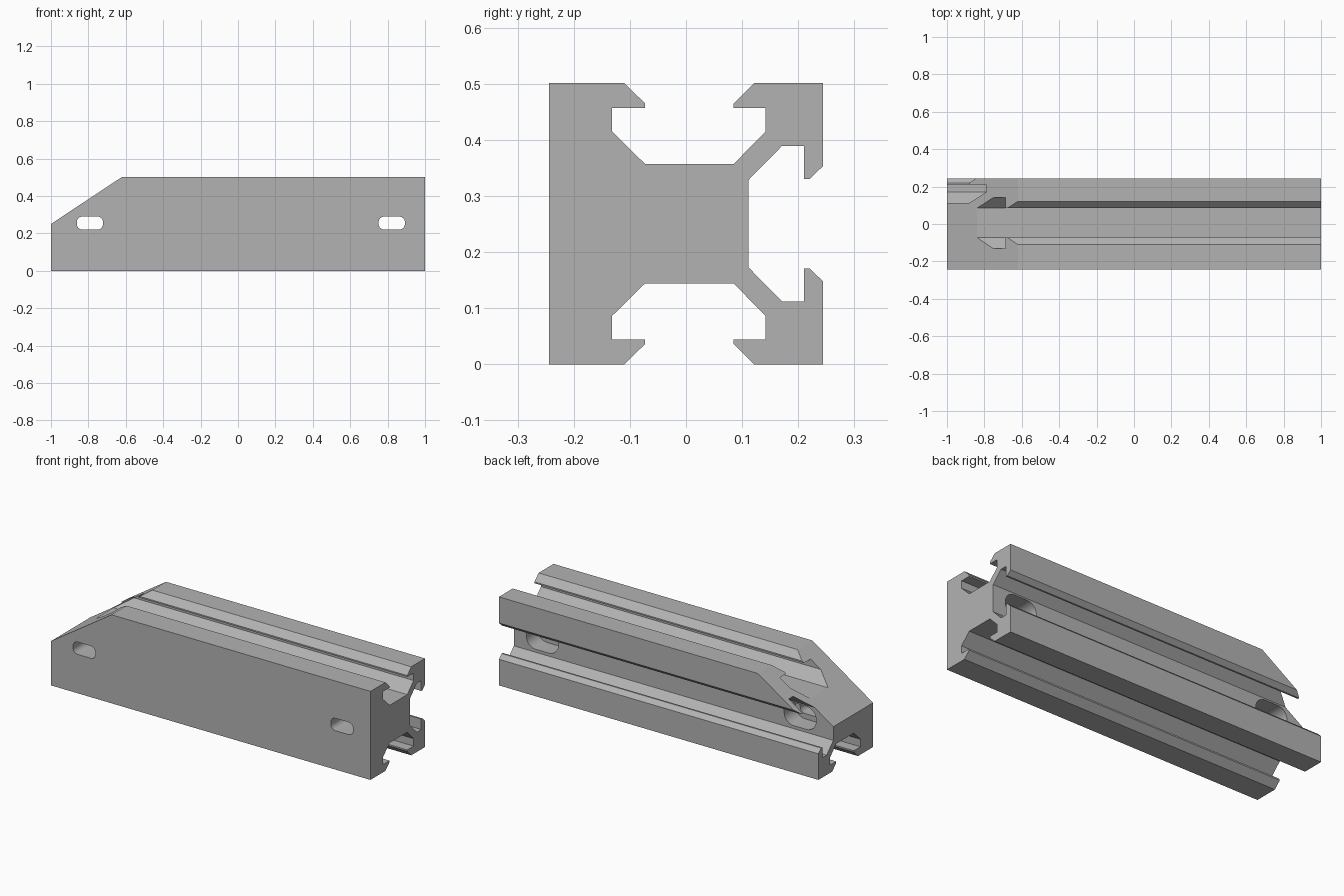
import bpy, bmesh
from math import sin, cos, pi
from mathutils import Vector

if "Cube" in bpy.data.objects:
    bpy.data.objects.remove(bpy.data.objects["Cube"])

steel = bpy.data.materials.new("aluminium grey")
steel.use_nodes = True
GREY = (0.45, 0.45, 0.45, 1)
steel.diffuse_color = GREY
steel.node_tree.nodes["Principled BSDF"].inputs["Base Color"].default_value = GREY


def prism(name, outline, offset):
    """Extrude a closed 3D outline along an offset vector."""
    bm = bmesh.new()
    face = bm.faces.new([bm.verts.new(p) for p in outline])
    ext = bmesh.ops.extrude_face_region(bm, geom=[face])
    moved = [g for g in ext["geom"] if isinstance(g, bmesh.types.BMVert)]
    bmesh.ops.translate(bm, verts=moved, vec=Vector(offset))
    bmesh.ops.recalc_face_normals(bm, faces=bm.faces)
    mesh = bpy.data.meshes.new(name)
    bm.to_mesh(mesh)
    bm.free()
    mesh.materials.append(steel)
    obj = bpy.data.objects.new(name, mesh)
    bpy.context.collection.objects.link(obj)
    return obj


def slot(name, cx, width, height, radius, y0, y1):
    """Rounded slot running along y."""
    pts = []
    for i, (sx, sz) in enumerate([(1, 1), (-1, 1), (-1, -1), (1, -1)]):
        for k in range(9):
            a = (i + k / 8) * pi / 2
            pts.append((cx + sx * (width / 2 - radius) + radius * cos(a), y0,
                        0.255 + sz * (height / 2 - radius) + radius * sin(a)))
    return prism(name, pts, (0, y1 - y0, 0))


def cut(target, cutter):
    cutter.hide_render = True
    mod = target.modifiers.new("cut", "BOOLEAN")
    mod.operation, mod.solver, mod.object = "DIFFERENCE", "EXACT", cutter
    bpy.context.view_layer.objects.active = target
    bpy.ops.object.modifier_apply(modifier=mod.name)
    bpy.data.objects.remove(cutter)


# Upper half of the rail section as (y, z), mirrored about mid height
half = [(-.244, .501), (-.11, .501), (-.073, .465), (-.073, .457), (-.132, .457),
        (-.132, .415), (-.073, .357), (.085, .357), (.142, .415), (.142, .457),
        (.085, .457), (.085, .465), (.121, .501), (.244, .501), (.244, .353),
        (.22, .33), (.21, .33), (.21, .389), (.171, .389), (.111, .328)]
section = half + [(y, .501 - z) for y, z in reversed(half)]
rail = prism("slotted_rail", [(-1, y, z) for y, z in section], (2, 0, 0))

# Sloping cut at the left end
cut(rail, prism("end_cutter", [(-1.15, -.5, .151), (-.47, -.5, .601), (-1.15, -.5, .601)], (0, 1, 0)))

# Through slots, each with a wider recess from the back
for x in (-.792, .822):
    cut(rail, slot("bolt_slot", x, .14, .07, .03, -.4, .15))
    cut(rail, slot("bolt_recess", x, .20, .13, .06, .01, .15))

bpy.ops.object.select_all(action="DESELECT")
rail.select_set(True)
bpy.context.view_layer.objects.active = rail
bpy.ops.object.shade_smooth_by_angle(angle=0.5)
